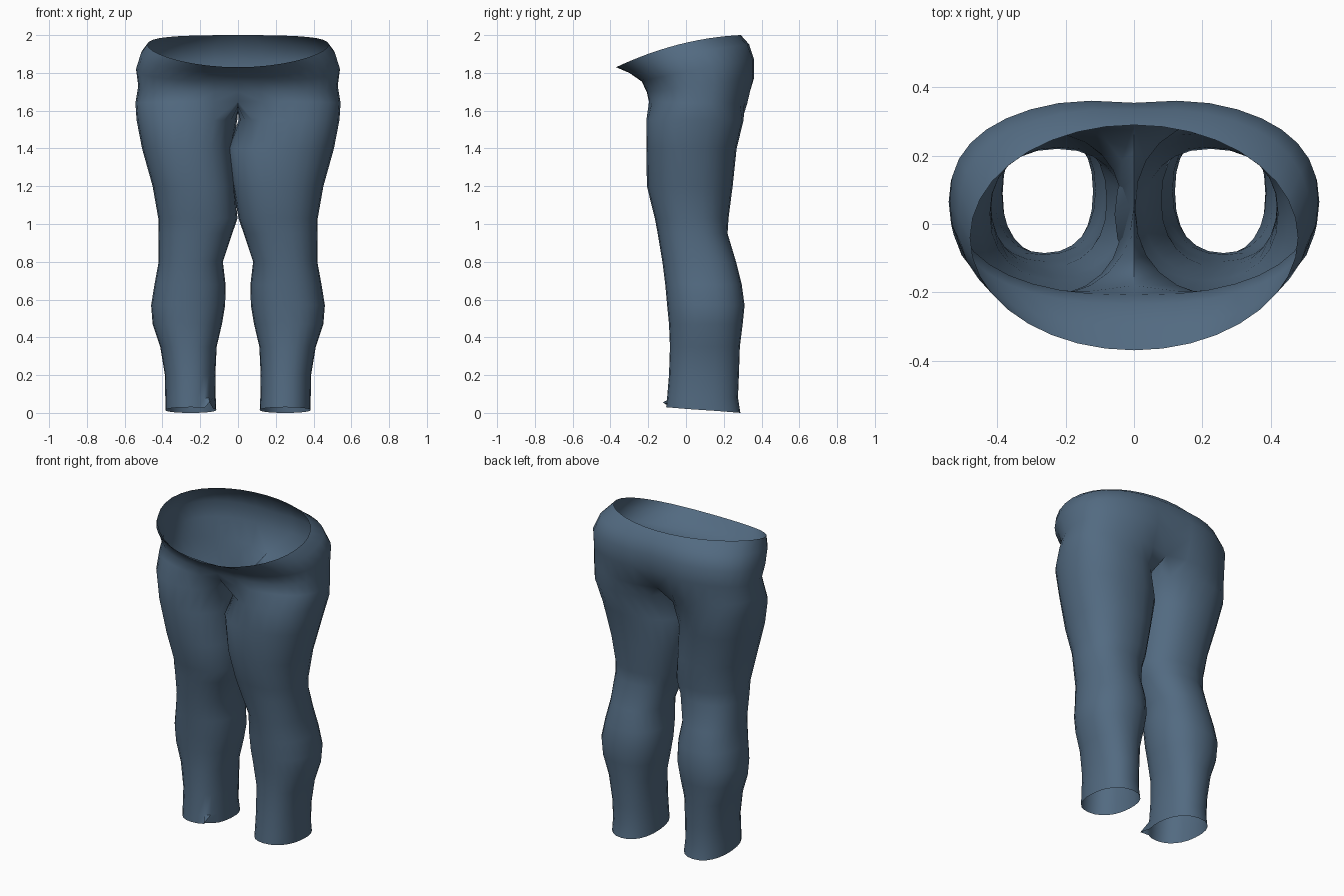
import bpy, bmesh
from math import sin, cos, pi, exp, copysign

cube = bpy.data.objects.get("Cube")
if cube:
    bpy.data.objects.remove(cube)

STEPS = 24          # points around a leg
OUTER = 9           # outer points run from -OUTER (front) to OUTER (back)

# Hips: front z, side z, back z, half width, front y, back y, front dent, back dent
HIPS = [
    (1.83, 1.95, 2.00, .48, -.37, .29, 0, 0),
    (1.80, 1.90, 1.95, .515, -.30, .34, 0, .005),
    (1.755, 1.82, 1.87, .54, -.235, .37, 0, .015),
    (1.70, 1.73, 1.77, .528, -.208, .37, 0, .02),
    (1.65, 1.64, 1.64, .543, -.21, .34, .03, .05),
]
# Legs: z, outer x, inner x, front y, back y
LEGS = [
    (1.55, .537, .004, -.21, .305),
    (1.40, .508, -.012, -.21, .268),
    (1.20, .452, -.005, -.207, .247),
    (1.03, .422, .003, -.165, .225),
    (.95, .42, .03, -.15, .22),
    (.80, .42, .08, -.125, .265),
    (.68, .442, .066, -.11, .295),
    (.57, .46, .068, -.10, .31),
    (.47, .452, .085, -.09, .30),
    (.35, .412, .113, -.085, .285),
    (.20, .387, .12, -.09, .28),
    (.08, .385, .118, -.10, .275),
    (.0, .385, .115, -.105, .288),
]


def power(v, n):
    """Signed power for superellipse outlines."""
    return copysign(abs(v) ** (2 / n), v)


def hip_ring(zf, zs, zb, half, yf, yb, dent_f, dent_b):
    """Open half ring from the front centre to the back centre."""
    mid = (yf + yb) / 2
    ring = []
    for k in range(-OUTER, OUTER + 1):
        a = k / OUTER * pi / 2
        n = 2 if zf > 1.81 else 2.4
        s = power(sin(a), n)
        x = half * power(max(cos(a), 0), n) if abs(k) < OUTER else 0
        y = mid + (yb - yf) / 2 * s
        y += (dent_f if s < 0 else -dent_b) * exp(-(x / .12) ** 2)
        z = zs + (zb - zf) / 2 * s + ((zf + zb) / 2 - zs) * s * s
        ring.append((x, y, z))
    return ring


def leg_ring(z, xo, xi, yf, yb):
    """Closed ring around one leg, starting at the front inner corner."""
    ring = []
    for k in range(-OUTER, STEPS - OUTER):
        a = 2 * pi * k / STEPS
        x = (xo + xi) / 2 + (xo - xi) / 2 * power(cos(a), 2.25)
        y = (yf + yb) / 2 + (yb - yf) / 2 * power(sin(a), 2.25)
        lift = .03 * (.5 - .5 * sin(a)) if z < .05 else 0
        ring.append((x, y, z + lift))
    return ring


def bridge(bm, upper, lower, closed):
    count = len(upper)
    for i in range(count if closed else count - 1):
        j = (i + 1) % count
        bm.faces.new((upper[i], lower[i], lower[j], upper[j]))


def build_half(bm, side):
    """Half of the hips and one whole leg."""
    def add(points):
        return [bm.verts.new((side * x, y, z)) for x, y, z in points]

    rings = [add(hip_ring(*row)) for row in HIPS]
    for a, b in zip(rings, rings[1:]):
        bridge(bm, a, b, False)

    # Crotch seam closes the lowest hip ring from the back to the front
    front, back = rings[-1][0].co, rings[-1][-1].co
    gaps = STEPS - 2 * OUTER
    seam = []
    for i in range(1, gaps):
        t = i / gaps
        p = back.lerp(front, t)
        seam.append((0, p.y, p.z - .05 * sin(pi * t)))
    previous = rings[-1] + add(seam)

    for z, xo, xi, yf, yb in LEGS:
        # The thighs press together, a little to the right of centre
        if 1.1 < z < 1.5:
            xi -= side * .045 * (1 if z > 1.3 else .5)
        ring = add(leg_ring(z, xo, xi, yf, yb))
        bridge(bm, previous, ring, True)
        previous = ring

    # Turned-out corner on the right hem
    if side < 0:
        corner = min(previous, key=lambda v: abs(v.co.x + .16) + max(v.co.y, 0) * 9)
        corner.co.y -= .07
        corner.co.z += .03


bm = bmesh.new()
for side in (1, -1):
    build_half(bm, side)
centre = [v for v in bm.verts if abs(v.co.x) < 1e-5 and v.co.z > 1.56]
bmesh.ops.remove_doubles(bm, verts=centre, dist=1e-4)
bmesh.ops.recalc_face_normals(bm, faces=bm.faces)

mesh = bpy.data.meshes.new("trousers")
bm.to_mesh(mesh)
bm.free()
trousers = bpy.data.objects.new("trousers", mesh)
bpy.context.collection.objects.link(trousers)

denim = bpy.data.materials.new("slate blue cloth")
denim.use_nodes = True
colour = (.085, .145, .22, 1)
denim.diffuse_color = colour
denim.node_tree.nodes["Principled BSDF"].inputs["Base Color"].default_value = colour
mesh.materials.append(denim)

bpy.context.view_layer.objects.active = trousers
trousers.select_set(True)
bpy.ops.object.shade_smooth_by_angle(angle=1.2)
